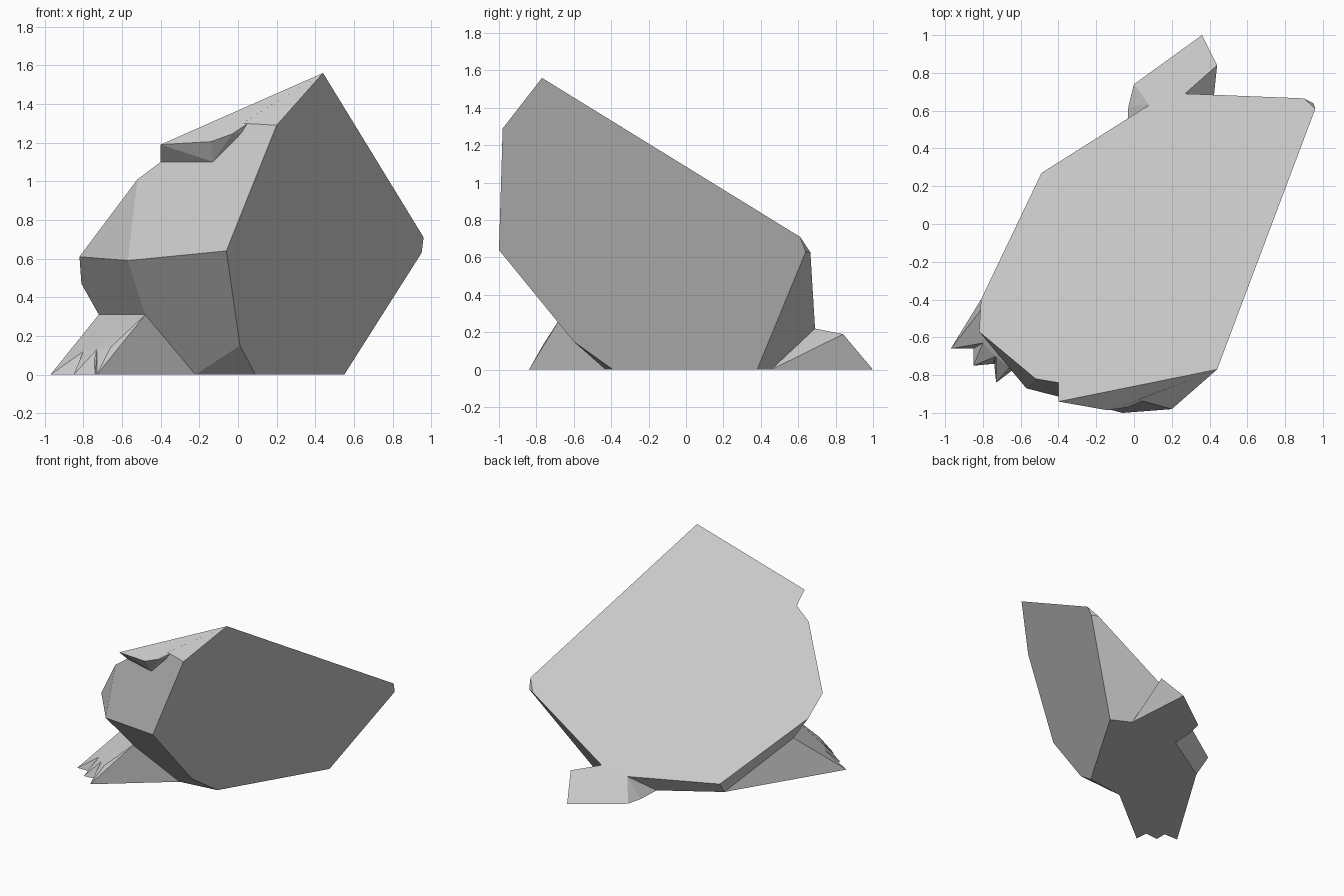
import bpy
import bmesh
import math
from mathutils import Vector

default_cube = bpy.data.objects.get("Cube")
if default_cube:
    bpy.data.objects.remove(default_cube, do_unlink=True)

# One plain stone colour
stone = bpy.data.materials.new("grey_stone")
stone.use_nodes = True
stone_colour = (0.6, 0.6, 0.6, 1)
stone.diffuse_color = stone_colour
stone.node_tree.nodes["Principled BSDF"].inputs["Base Color"].default_value = stone_colour


def faceted_chunk(name, *corners):
    """Build a flat-faced convex chunk around a set of corners."""
    mesh = bpy.data.meshes.new(name)
    bm = bmesh.new()
    verts = [bm.verts.new(Vector(corner)) for corner in corners]
    result = bmesh.ops.convex_hull(bm, input=verts)
    unused = {v for v in result["geom_interior"] + result["geom_unused"]
              if isinstance(v, bmesh.types.BMVert) and v.is_valid and not v.link_faces}
    bmesh.ops.delete(bm, geom=list(unused), context="VERTS")
    # Merge the nearly flat triangles into broad facets
    bmesh.ops.dissolve_limit(bm, angle_limit=math.radians(3),
                             verts=bm.verts[:], edges=bm.edges[:])
    bmesh.ops.recalc_face_normals(bm, faces=bm.faces[:])
    bm.to_mesh(mesh)
    bm.free()
    mesh.materials.append(stone)
    chunk = bpy.data.objects.new(name, mesh)
    bpy.context.collection.objects.link(chunk)
    return chunk


# Corners shared by neighbouring chunks
peak = (.44, -.77, 1.56)
brow_side = (-.40, -.84, 1.10)
brow_notch = (.02, -.935, 1.25)
brow_end = (.02, -.93, 1.30)
belly_front = (-.48, -.65, .31)
belly_side = (-.72, -.34, .31)
base_front = (-.22, -.43, 0)
base_side = (-.46, .17, 0)
base_back = (-.04, .43, 0)
base_corner = (.40, .455, 0)
rim_back = (.08, .63, .156)
rim_step = (.27, .69, .22)

# Main boulder with its long sloping top
faceted_chunk(
    "main_boulder",
    peak, brow_side, brow_notch, brow_end,
    (.20, -.98, 1.29),          # front top corner
    (-.06, -1, .64),            # front belly corner
    (.01, -.60, .15), (.09, -.39, 0), (.55, .38, 0),
    (.96, .61, .71), (.95, .64, .63), (.90, .665, .627),
    (-.52, -.82, 1.01), (-.57, -.87, .59),
    (-.82, -.57, .61), (-.81, -.40, .47), (-.49, .27, .11),
    belly_front, belly_side, base_front, base_side,
    base_back, base_corner, rim_back, rim_step)

# Overhanging brow at the top of the front
faceted_chunk(
    "brow_ledge",
    peak, brow_side, brow_notch, brow_end,
    (-.40, -.94, 1.19), (-.14, -.986, 1.205),
    (-.03, -.97, 1.245), (-.03, -.937, 1.28), (-.13, -.917, 1.10))

# Small slab behind the boulder
faceted_chunk(
    "rear_slab",
    rim_back, rim_step, base_back, base_corner,
    (.44, .84, .19), (.36, 1, 0), (0, .74, 0), (-.03, .62, 0))

# Spreading foot with three pointed spurs
shoulder = (-.66, -.76, .14)
gap_tops = [(-.80, -.63, .12), (-.73, -.70, .13)]
gap_bases = [(-.85, -.66, 0), (-.74, -.74, 0)]
faceted_chunk("foot", belly_front, belly_side, base_front, base_side,
              shoulder, *gap_tops, *gap_bases)
faceted_chunk("outer_spur", (-.97, -.66, 0), belly_side, base_side,
              gap_tops[0], gap_bases[0])
faceted_chunk("middle_spur", (-.85, -.75, 0), *gap_tops, *gap_bases)
faceted_chunk("inner_spur", (-.73, -.84, 0), belly_front, base_front,
              shoulder, gap_tops[1], gap_bases[1])
